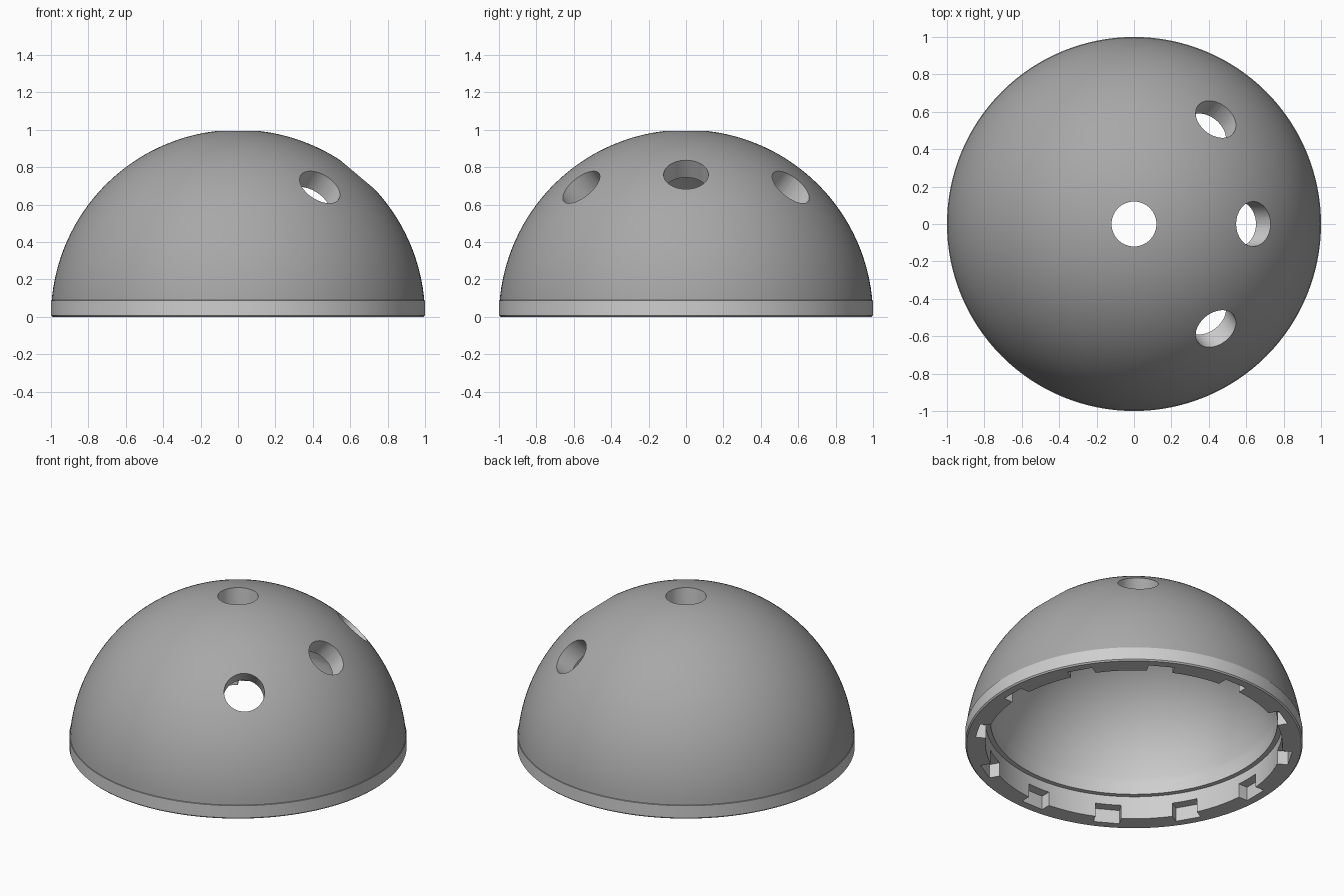
import bpy, bmesh, math
from mathutils import Matrix, Vector

if "Cube" in bpy.data.objects:
    bpy.data.objects.remove(bpy.data.objects["Cube"])

SEG = 128
HOLE_R = 0.12
IN_R = 0.88


def material(name, v):
    m = bpy.data.materials.new(name)
    m.diffuse_color = (v, v, v, 1)
    m.use_nodes = True
    m.node_tree.nodes["Principled BSDF"].inputs["Base Color"].default_value = m.diffuse_color
    return m


light = material("light grey", 0.62)
dark = material("mid grey", 0.39)


def arc(radius, start, end, n):
    """Points (r, z) on a circle about the origin, by elevation angle."""
    return [(radius * math.cos(start + (end - start) * i / n),
             radius * math.sin(start + (end - start) * i / n)) for i in range(n + 1)]


def new_object(name, bm):
    bmesh.ops.recalc_face_normals(bm, faces=bm.faces)
    me = bpy.data.meshes.new(name)
    bm.to_mesh(me)
    bm.free()
    ob = bpy.data.objects.new(name, me)
    bpy.context.collection.objects.link(ob)
    me.materials.append(light)
    me.materials.append(dark)
    return ob


# Shell profile: base band, outer dome, top hole, inner dome, stepped rim
profile = [(0.88, 0), (0.992, 0), (1.0, 0.008)]
profile += [(1.0, 0.088)]
profile += arc(1.0, math.asin(0.09), math.acos(HOLE_R), 40)
profile += arc(IN_R, math.acos(HOLE_R / IN_R), math.acos(0.85 / IN_R), 32)
profile += [(0.85, 0.15), (0.88, 0.15)]

bm = bmesh.new()
rings = []
for i in range(SEG):
    a = 2 * math.pi * i / SEG
    rings.append([bm.verts.new((r * math.cos(a), r * math.sin(a), z)) for r, z in profile])
n = len(profile)
for i in range(SEG):
    p, q = rings[i], rings[(i + 1) % SEG]
    for j in range(n):
        k = (j + 1) % n
        bm.faces.new((p[j], q[j], q[k], p[k]))
shell = new_object("dome_shell", bm)

# Cutters: three side holes and twelve rim notches
bm = bmesh.new()
for az, el in ((0, 50), (52, 44.3), (-52, 44.3)):
    a, e = math.radians(az), math.radians(el)
    d = Vector((math.cos(a) * math.cos(e), math.sin(a) * math.cos(e), math.sin(e)))
    rot = d.to_track_quat('Z', 'Y').to_matrix().to_4x4()
    bmesh.ops.create_cone(bm, cap_ends=True, segments=40, radius1=HOLE_R, radius2=HOLE_R,
                          depth=0.5, matrix=Matrix.Translation(d * 0.95) @ rot)
for i in range(12):
    rot = Matrix.Rotation(math.radians(30 * i), 4, 'Z')
    bmesh.ops.create_cube(bm, size=1, matrix=rot @ Matrix.Translation((0.87, 0, -0.005))
                          @ Matrix.Diagonal((0.14, 0.155, 0.19, 1)))
cutter = new_object("cutters", bm)
cutter.hide_render = True

mod = shell.modifiers.new("cut", 'BOOLEAN')
mod.operation = 'DIFFERENCE'
mod.solver = 'EXACT'
mod.object = cutter
bpy.context.view_layer.objects.active = shell
shell.select_set(True)
cutter.select_set(False)
bpy.ops.object.modifier_apply(modifier=mod.name)
bpy.data.objects.remove(cutter, do_unlink=True)

# Outer dome skin is darker than the band, hole walls and inside
for f in shell.data.polygons:
    f.material_index = 1 if f.center.length > 0.985 and f.center.z > 0.089 else 0

bpy.ops.object.shade_smooth_by_angle(angle=math.radians(30))
